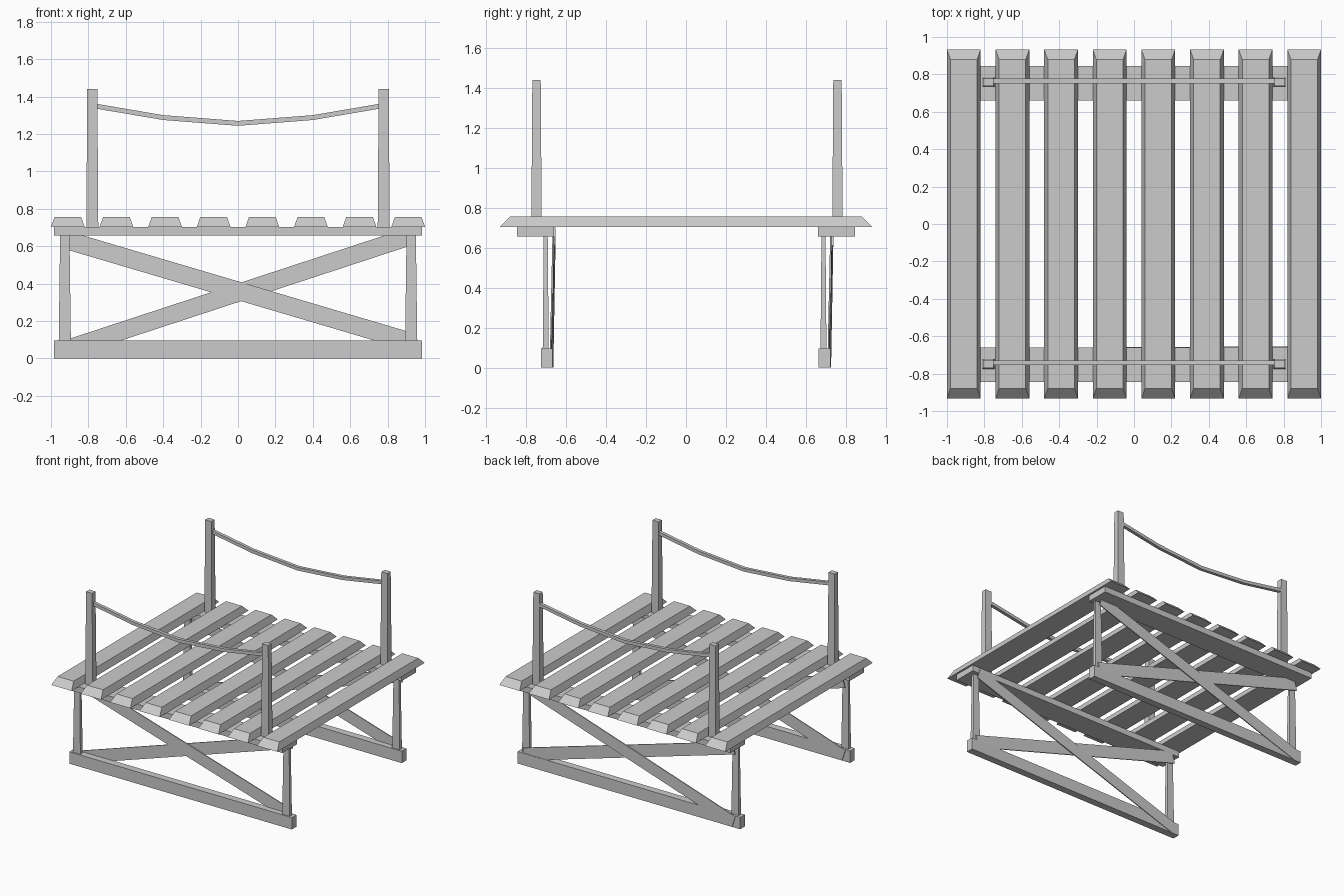
import bpy, bmesh
from mathutils import Vector

if "Cube" in bpy.data.objects:
    bpy.data.objects.remove(bpy.data.objects["Cube"])


def make(name, verts, faces):
    me = bpy.data.meshes.new(name)
    me.from_pydata(verts, [], faces)
    bm = bmesh.new()
    bm.from_mesh(me)
    bmesh.ops.recalc_face_normals(bm, faces=bm.faces)
    bm.to_mesh(me)
    bm.free()
    ob = bpy.data.objects.new(name, me)
    bpy.context.collection.objects.link(ob)
    return ob


def loft(name, rings):
    """Skin a list of four-sided rings and cap both ends."""
    verts = [v for r in rings for v in r]
    faces = [(0, 1, 2, 3), tuple(len(verts) - 4 + i for i in range(4))]
    for k in range(0, len(verts) - 4, 4):
        for i in range(4):
            j = (i + 1) % 4
            faces.append((k + i, k + j, k + 4 + j, k + 4 + i))
    return make(name, verts, faces)


def rect(x, y, z, sx, sy):
    hx, hy = sx / 2, sy / 2
    return [(x - hx, y - hy, z), (x + hx, y - hy, z),
            (x + hx, y + hy, z), (x - hx, y + hy, z)]


def block(name, x, y, z0, z1, base, top=None):
    """Box, tapered from base size to top size."""
    return loft(name, [rect(x, y, z0, *base), rect(x, y, z1, *(top or base))])


def brace(name, a, b, width, thick):
    """Thin board from a to b lying near the xz plane."""
    a, b = Vector(a), Vector(b)
    d = (b - a).normalized()
    n = d.cross(Vector((0, 1, 0))).normalized()
    t = n.cross(d).normalized()
    n, t = n * width / 2, t * thick / 2
    loft(name, [[p - n - t, p + n - t, p + n + t, p - n + t] for p in (a, b)])


# Deck planks with sloped edges
for i in range(8):
    block(f"deck_plank_{i + 1}", -0.91 + 0.26 * i, 0, 0.704, 0.757,
          (0.18, 1.864), (0.142, 1.758))

for side, s in (("front", -1), ("back", 1)):
    # Wide beam under the deck
    block(f"{side}_deck_beam", 0, s * 0.7525, 0.657, 0.704, (1.97, 0.185))

    # Railing posts standing in the plank gaps
    py = -0.748 if s < 0 else 0.758
    for lr, m in (("left", -1), ("right", 1)):
        block(f"{side}_{lr}_post", m * 0.779, py, 0.704, 1.44,
              (0.064, 0.052), (0.054, 0.042))

    # Sagging rope
    path = [(-0.765, 1.35), (-0.4, 1.288), (0, 1.257), (0.4, 1.288), (0.765, 1.35)]
    ry, h = py + 0.006, 0.013
    loft(f"{side}_rope", [[(x, ry - h, z - h), (x, ry + h, z - h),
                           (x, ry + h, z + h), (x, ry - h, z + h)] for x, z in path])

    # Trestle: ground beam, legs and crossed braces
    ty = 0.0 if s < 0 else 1.39
    block(f"{side}_ground_beam", 0, -0.697 + ty, 0, 0.095, (1.97, 0.058))
    for lr, m in (("left", -1), ("right", 1)):
        block(f"{side}_{lr}_leg", m * 0.926, -0.702 + ty, 0.09, 0.66,
              (0.065, 0.03), (0.05, 0.02))
    brace(f"{side}_rising_brace", (-0.93, -0.668 + ty, 0.046),
          (0.93, -0.657 + ty, 0.656), 0.095, 0.008)
    brace(f"{side}_falling_brace", (-0.93, -0.664 + ty, 0.637),
          (0.93, -0.676 + ty, 0.087), 0.097, 0.008)
